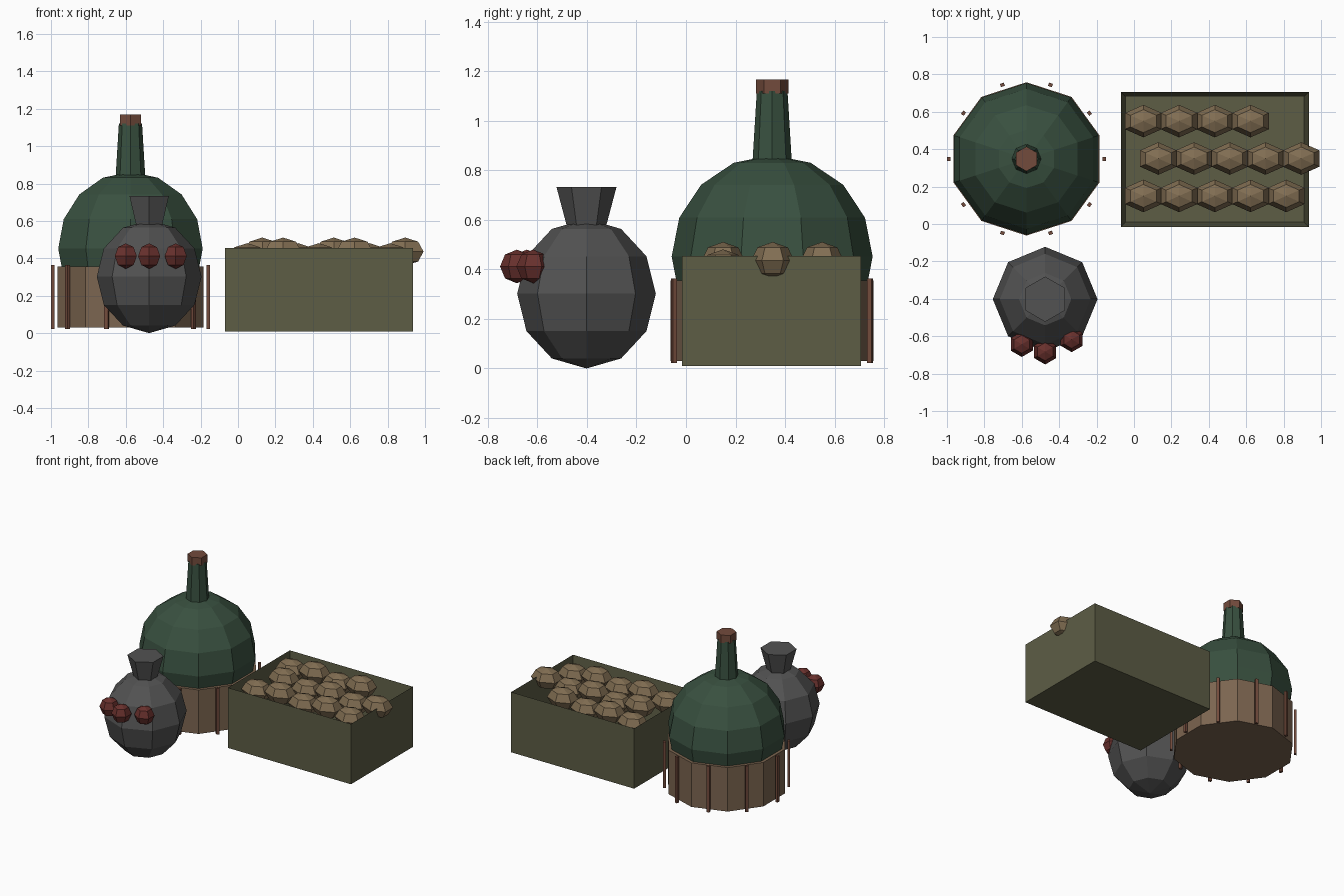
import bpy, bmesh, math

if "Cube" in bpy.data.objects:
    bpy.data.objects.remove(bpy.data.objects["Cube"])


def material(name, rgb):
    m = bpy.data.materials.new(name)
    m.diffuse_color = (*rgb, 1)
    m.use_nodes = True
    m.node_tree.nodes["Principled BSDF"].inputs["Base Color"].default_value = m.diffuse_color
    return m


GLASS = material("green_glass", (0.04, 0.08, 0.05))
WICKER = material("wicker", (0.20, 0.13, 0.08))
RUST = material("rust_brown", (0.17, 0.07, 0.045))
OLIVE = material("olive_wood", (0.11, 0.11, 0.06))
TUBER = material("tuber_skin", (0.22, 0.155, 0.085))
CLOTH = material("dark_cloth", (0.085, 0.085, 0.085))
RED = material("red", (0.14, 0.03, 0.026))


def finish(name, mat):
    ob = bpy.context.object
    ob.name = name
    ob.data.materials.append(mat)
    return ob


def ball(name, mat, loc, scale, seg, rings):
    bpy.ops.mesh.primitive_uv_sphere_add(segments=seg, ring_count=rings, radius=1, location=loc)
    bpy.context.object.scale = scale
    return finish(name, mat)


def cone(name, mat, x, y, z0, z1, r0, r1, seg):
    bpy.ops.mesh.primitive_cone_add(vertices=seg, radius1=r0, radius2=r1, depth=z1 - z0,
                                    location=(x, y, (z0 + z1) / 2))
    return finish(name, mat)


# Large bottle with wicker base, neck and stopper
BX, BY = -0.575, 0.348
ball("bottle_body", GLASS, (BX, BY, 0.452), (0.406, 0.406, 0.41), 10, 8)
cone("bottle_neck", GLASS, BX, BY, 0.84, 1.12, 0.079, 0.062, 8)
cone("bottle_stopper", RUST, BX, BY, 1.11, 1.168, 0.066, 0.066, 6)
cone("wicker_base", WICKER, BX, BY, 0.03, 0.355, 0.41, 0.41, 10)

# Upright wicker stakes
for i in range(10):
    a = i * math.tau / 10
    bpy.ops.mesh.primitive_cube_add(
        size=1, location=(BX + 0.416 * math.cos(a), BY + 0.416 * math.sin(a), 0.193),
        rotation=(0, 0, a))
    bpy.context.object.scale = (0.018, 0.022, 0.34)
    finish(f"wicker_stake_{i + 1}", RUST)

# Open crate: block with its top inset and pushed down
bpy.ops.mesh.primitive_cube_add(size=1, location=(0.432, 0.345, 0.2325))
crate = finish("crate", OLIVE)
bm = bmesh.new()
bm.from_mesh(crate.data)
for v in bm.verts:
    v.co.x *= 1.005
    v.co.y *= 0.722
    v.co.z *= 0.445
bm.normal_update()
top = max(bm.faces, key=lambda f: f.calc_center_median().z)
bmesh.ops.inset_region(bm, faces=[top], thickness=0.036)
for v in top.verts:
    v.co.z -= 0.41
bm.to_mesh(crate.data)
bm.free()

# Rows of tubers, alternately high and low
for j, (x0, y, count) in enumerate([(0.05, 0.15, 5), (0.13, 0.35, 5), (0.05, 0.55, 4)]):
    for i in range(count):
        z = 0.436 if (i + j) % 2 else 0.406
        ball(f"tuber_{j + 1}_{i + 1}", TUBER, (x0 + 0.191 * i, y, z), (0.113, 0.087, 0.075), 6, 4)

# Round sack with gathered neck
ball("sack_body", CLOTH, (-0.475, -0.402, 0.302), (0.28, 0.28, 0.302), 8, 6)
cone("sack_neck", CLOTH, -0.475, -0.402, 0.57, 0.732, 0.078, 0.121, 6)

# Red balls on the front of the sack
for i, (x, y) in enumerate([(-0.6, -0.643), (-0.475, -0.683), (-0.333, -0.617)]):
    ball(f"red_ball_{i + 1}", RED, (x, y, 0.412), (0.068, 0.068, 0.068), 6, 4)
